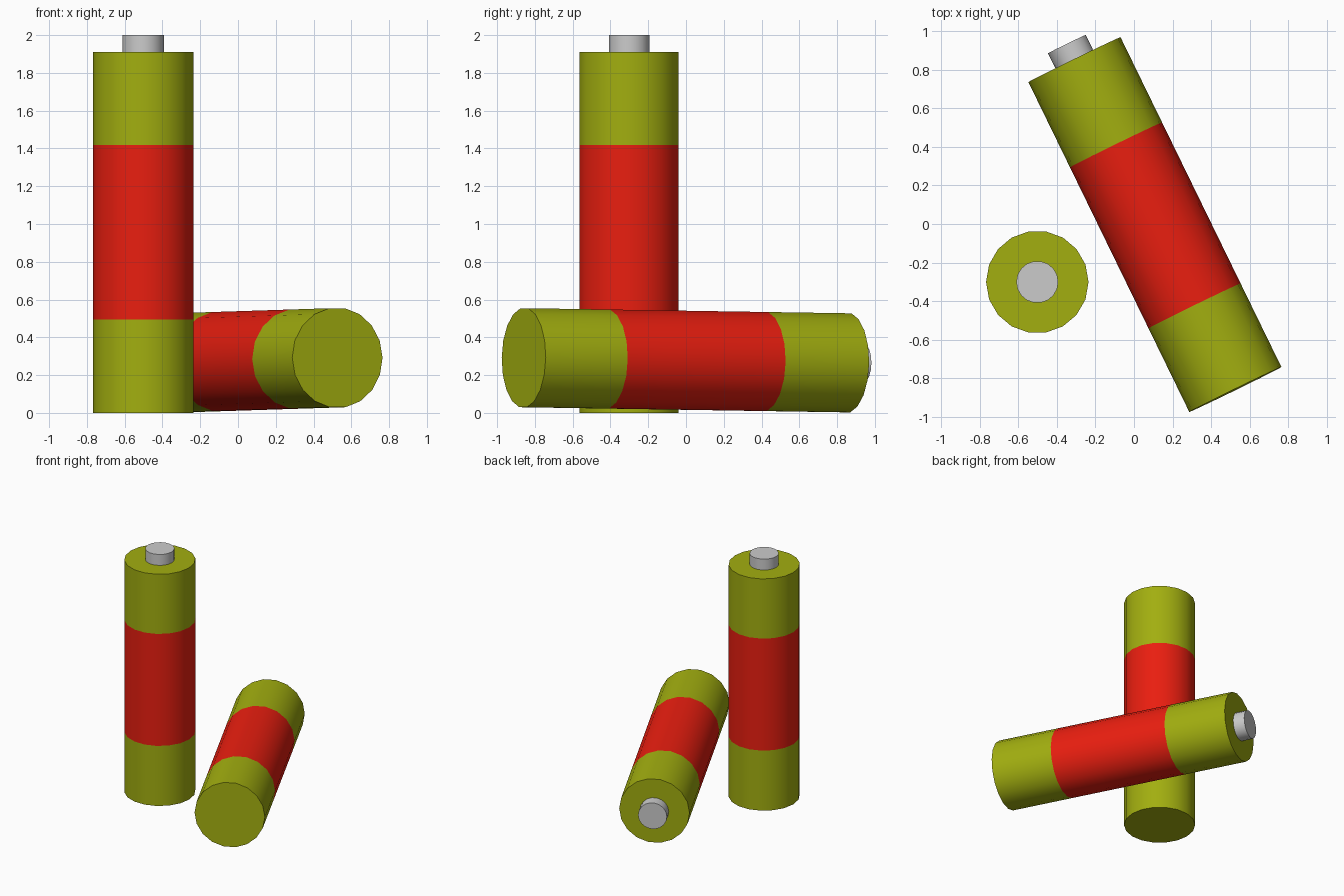
import bpy, bmesh
from math import cos, sin, tau, radians
from mathutils import Vector, Matrix

if "Cube" in bpy.data.objects:
    bpy.data.objects.remove(bpy.data.objects["Cube"])

SIDES = 18


def material(name, color):
    m = bpy.data.materials.new(name)
    m.diffuse_color = color
    m.use_nodes = True
    m.node_tree.nodes["Principled BSDF"].inputs["Base Color"].default_value = m.diffuse_color
    return m


olive = material("olive", (0.36, 0.425, 0.005, 1))
red = material("red", (0.82, 0.013, 0.005, 1))


def lathe(name, rings, matrix, mats, bands):
    """Closed cylinder through (radius, height) rings, one material index per band."""
    bm = bmesh.new()
    loops = [[bm.verts.new((r * cos(tau * i / SIDES), r * sin(tau * i / SIDES), z))
              for i in range(SIDES)] for r, z in rings]
    for k, (a, b) in enumerate(zip(loops, loops[1:])):
        for i in range(SIDES):
            j = (i + 1) % SIDES
            bm.faces.new((a[i], a[j], b[j], b[i])).material_index = bands[k]
    bm.faces.new(loops[0][::-1]).material_index = bands[0]
    bm.faces.new(loops[-1]).material_index = bands[-1]
    me = bpy.data.meshes.new(name)
    bm.to_mesh(me)
    bm.free()
    for m in mats:
        me.materials.append(m)
    ob = bpy.data.objects.new(name, me)
    bpy.context.collection.objects.link(ob)
    ob.matrix_world = matrix
    bpy.ops.object.select_all(action='DESELECT')
    ob.select_set(True)
    bpy.context.view_layer.objects.active = ob
    bpy.ops.object.shade_smooth_by_angle(angle=radians(30))
    return ob


def battery(prefix, base, axis, band, length):
    z = Vector(axis).normalized()
    # keep one corner of the polygon on the horizontal
    x = Vector((1, 0, 0)) if z.z > 0.9 else z.cross(Vector((0, 0, 1))).normalized()
    rot = Matrix((x, z.cross(x), z)).transposed().to_4x4()
    mat = Matrix.Translation(base) @ rot
    # casing with three colour bands
    r = 0.266
    lathe(prefix + "_battery_casing", [(r, 0), (r, band[0]), (r, band[1]), (r, length)],
          mat, [olive, red], [0, 1, 0])
    # positive contact
    lathe(prefix + "_battery_contact", [(0.109, length - 0.01), (0.109, length + 0.09)],
          mat, [], [0])


battery("standing", (-0.502, -0.301, 0), (0, 0, 1), (0.495, 1.418), 1.91)
battery("lying", (0.526, -0.859, 0.292), (-0.836, 1.714, -0.027), (0.483, 1.413), 1.905)
